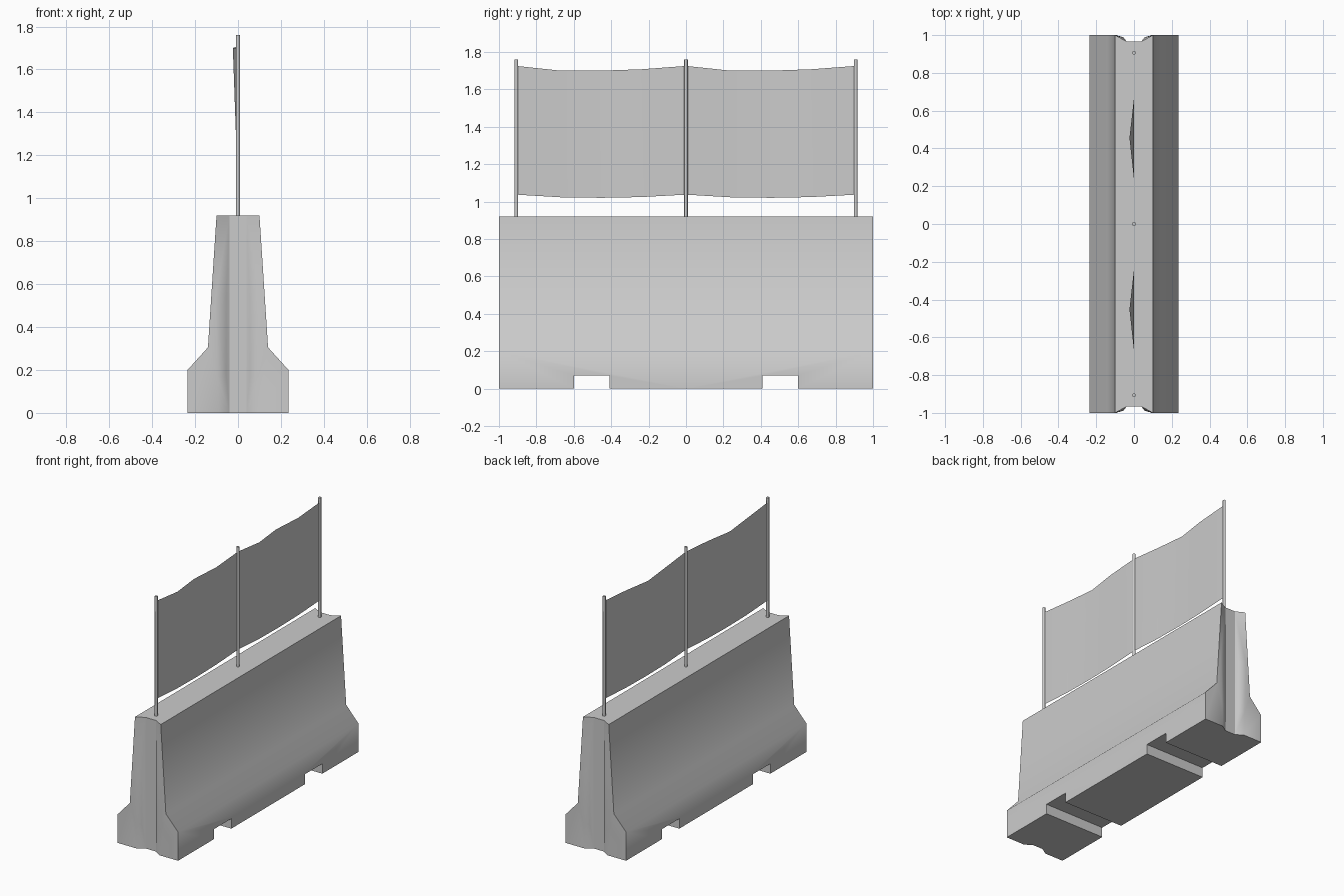
import bpy, bmesh
from mathutils import Vector

if "Cube" in bpy.data.objects:
    bpy.data.objects.remove(bpy.data.objects["Cube"])


def flat_material(name, value):
    mat = bpy.data.materials.new(name)
    mat.diffuse_color = (value, value, value, 1)
    mat.use_nodes = True
    mat.node_tree.nodes["Principled BSDF"].inputs["Base Color"].default_value = mat.diffuse_color
    return mat


GREY = flat_material("concrete grey", 0.6)


def add_object(name, bm, smooth_angle=None):
    mesh = bpy.data.meshes.new(name)
    bm.to_mesh(mesh)
    bm.free()
    obj = bpy.data.objects.new(name, mesh)
    bpy.context.collection.objects.link(obj)
    mesh.materials.append(GREY)
    if smooth_angle:
        bpy.context.view_layer.objects.active = obj
        bpy.ops.object.select_all(action='DESELECT')
        obj.select_set(True)
        bpy.ops.object.shade_smooth_by_angle(angle=smooth_angle)
    return obj


# Barrier: one quarter (x > 0, y > 0), mirrored to all four
PTS = {
    # outer profile at the end and at the middle
    'e0': (.235, 1, 0), 'e1': (.235, 1, .2), 'e2': (.14, 1, .305), 'e3': (.1, 1, .92),
    'm0': (.235, 0, 0), 'm1': (.235, 0, .2), 'm2': (.14, 0, .305), 'm3': (.1, 0, .92),
    # slot in the end and the hollow beside it
    'a': (.04, .967, 0), 'b': (.04, .967, .92),
    'h1': (.055, .988, .17), 'h2': (.055, .988, .54),
    'o1': (.095, 1, .17), 'o2': (.105, 1, .54),
    'f': (.09, 1, 0),
    # centre line
    'c0': (0, .967, 0), 'c3': (0, .967, .92), 'd0': (0, 0, 0), 'd3': (0, 0, .92),
}
FACES = [
    'e0 m0 m1 e1', 'e1 m1 m2 e2', 'e2 m2 m3 e3',      # long side
    'c3 b e3 m3 d3', 'c0 d0 m0 e0 f a',               # top and underside
    'c0 a b c3', 'a h1 h2 b', 'h1 o1 o2 h2',          # slot and hollow
    'a o1 h1', 'b h2 o2', 'b o2 e3',
    'a f o1', 'f e0 e1 e2 o1', 'o1 e2 o2', 'o2 e2 e3',
]
bm = bmesh.new()
for sx in (1, -1):
    for sy in (1, -1):
        v = {k: bm.verts.new((x * sx, y * sy, z)) for k, (x, y, z) in PTS.items()}
        for f in FACES:
            bm.faces.new([v[k] for k in f.split()])
bmesh.ops.remove_doubles(bm, verts=bm.verts, dist=1e-4)
bmesh.ops.recalc_face_normals(bm, faces=bm.faces)
barrier = add_object("barrier", bm)

# Two lifting channels cut through the underside
bm = bmesh.new()
for y in (-.505, .505):
    cube = bmesh.ops.create_cube(bm, size=1)['verts']
    bmesh.ops.scale(bm, vec=(.8, .19, .14), verts=cube)
    bmesh.ops.translate(bm, vec=(0, y, 0), verts=cube)
cutter = add_object("channel_cutter", bm)
cutter.hide_render = True
mod = barrier.modifiers.new("channels", 'BOOLEAN')
mod.operation, mod.solver, mod.object = 'DIFFERENCE', 'EXACT', cutter
bpy.context.view_layer.objects.active = barrier
barrier.select_set(True)
bpy.ops.object.modifier_apply(modifier=mod.name)
bpy.data.objects.remove(cutter)
bpy.ops.object.shade_smooth_by_angle(angle=.84)

# Fence posts
for name, y in (("front_post", -.907), ("middle_post", 0), ("back_post", .907)):
    bm = bmesh.new()
    bmesh.ops.create_cone(bm, cap_ends=True, segments=8, radius1=.01, radius2=.01, depth=.85)
    bmesh.ops.translate(bm, vec=Vector((0, y, 1.335)), verts=bm.verts)
    add_object(name, bm, .9)

# Sagging screen panels: (y offset, x bulge at top, bottom z, top z)
COLUMNS = [(0, 0, 1.037, 1.725), (.235, 0, 1.023, 1.7), (.455, -.024, 1.02, 1.7),
           (.667, 0, 1.024, 1.707), (.907, 0, 1.037, 1.725)]
for name, start in (("front_screen", -.907), ("back_screen", 0)):
    bm = bmesh.new()
    cols = [(bm.verts.new((0, start + y, lo)), bm.verts.new((x, start + y, hi)))
            for y, x, lo, hi in COLUMNS]
    for p, q in zip(cols, cols[1:]):
        bm.faces.new((p[0], q[0], q[1], p[1]))
    add_object(name, bm, .6)
